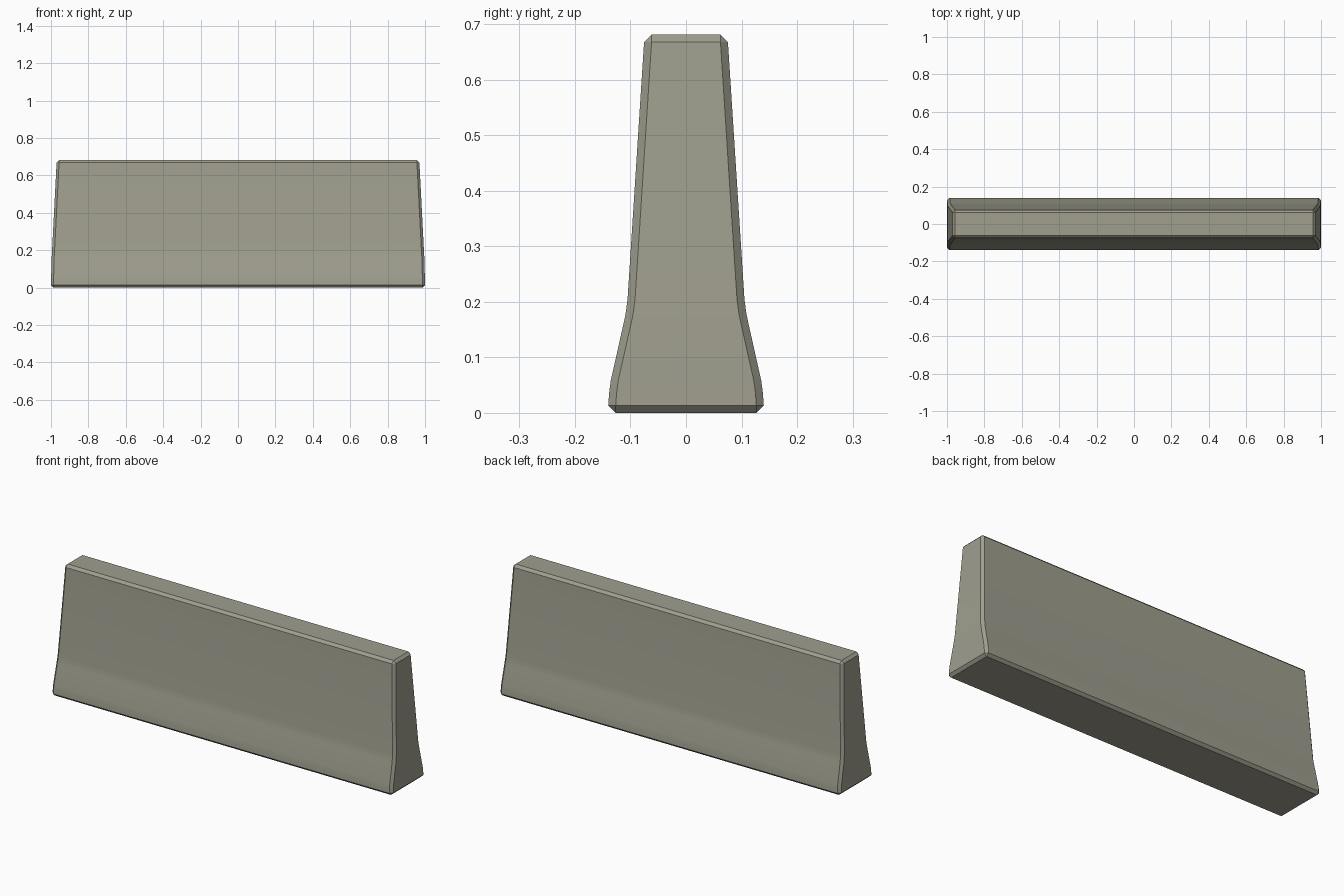
import bpy, bmesh, math

if "Cube" in bpy.data.objects:
    bpy.data.objects.remove(bpy.data.objects["Cube"])

C = 0.0135  # edge chamfer

# Concrete colour
concrete = bpy.data.materials.new("warm grey concrete")
concrete.diffuse_color = (0.35, 0.345, 0.275, 1)
concrete.use_nodes = True
concrete.node_tree.nodes["Principled BSDF"].inputs["Base Color"].default_value = concrete.diffuse_color

# Section sizes from the ground up: height, half length, half depth, corner chamfer
sections = [
    (0.0, 1.0 - C, 0.14 - C, 0.0),
    (C, 1.0, 0.14, C),
    (0.035, 0.9995, 0.1385, C),
    (0.058, 0.999, 0.1355, C),
    (0.165, 0.996, 0.1115, C),
    (0.18, 0.9952, 0.1085, C),
    (0.205, 0.9938, 0.1052, C),
    (0.681 - C, 0.97, 0.0755, C),
    (0.681, 0.97 - C, 0.0755 - C, 0.0),
]


def ring(bm, z, hx, hy, c):
    """Rectangle with cut corners."""
    pts = [(hx - c, -hy), (hx, c - hy), (hx, hy - c), (hx - c, hy),
           (c - hx, hy), (-hx, hy - c), (-hx, c - hy), (c - hx, -hy)]
    return [bm.verts.new((x, y, z)) for x, y in pts]


# Barrier body, lofted through the sections
bm = bmesh.new()
rings = [ring(bm, *s) for s in sections]
for a, b in zip(rings, rings[1:]):
    for i in range(8):
        j = (i + 1) % 8
        bm.faces.new((a[i], a[j], b[j], b[i]))
bm.faces.new(rings[0][::-1])
bm.faces.new(rings[-1])
bmesh.ops.remove_doubles(bm, verts=bm.verts, dist=0.0001)
bmesh.ops.recalc_face_normals(bm, faces=bm.faces)

mesh = bpy.data.meshes.new("barrier")
bm.to_mesh(mesh)
bm.free()
barrier = bpy.data.objects.new("barrier", mesh)
bpy.context.collection.objects.link(barrier)
mesh.materials.append(concrete)

# Soft curve on the flared foot, crisp chamfers
bpy.context.view_layer.objects.active = barrier
barrier.select_set(True)
bpy.ops.object.shade_smooth_by_angle(angle=math.radians(25))
